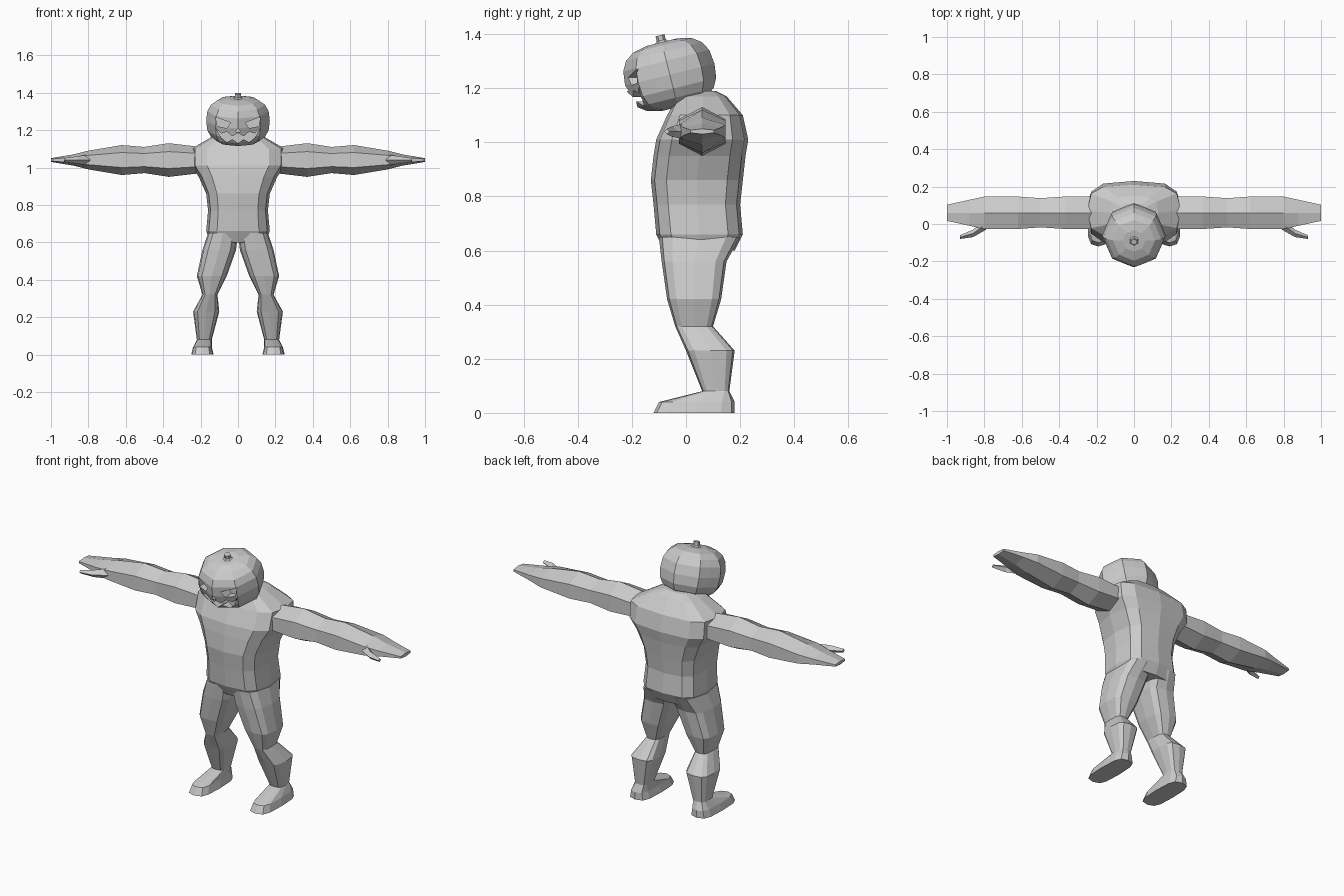
import bpy, bmesh, math
from mathutils import Vector, Matrix

if "Cube" in bpy.data.objects:
    bpy.data.objects.remove(bpy.data.objects["Cube"], do_unlink=True)

grey = bpy.data.materials.new("plain grey")
grey.use_nodes = True
grey.diffuse_color = (0.6, 0.6, 0.6, 1)
grey.node_tree.nodes["Principled BSDF"].inputs["Base Color"].default_value = grey.diffuse_color

X_AXIS, Y_AXIS, Z_AXIS = Vector((1, 0, 0)), Vector((0, 1, 0)), Vector((0, 0, 1))


def soften(value, power):
    """Raise to a power but keep the sign, which squares off a circle."""
    return math.copysign(abs(value) ** power, value)


def ring(centre, across, along, sides, power=1.0, valley=1.0):
    """Closed cross-section; odd points can be pulled in to make ribs."""
    points = []
    for i in range(sides):
        angle = math.tau * i / sides - math.pi / 2
        reach = valley if i % 2 else 1
        points.append(Vector(centre)
                      + across * reach * soften(math.cos(angle), power)
                      + along * reach * soften(math.sin(angle), power))
    return points


def loft(name, loops):
    """Skin equal-length point loops and cap both ends."""
    bm = bmesh.new()
    rows = [[bm.verts.new(point) for point in loop] for loop in loops]
    count = len(rows[0])
    for lower, upper in zip(rows, rows[1:]):
        for i in range(count):
            j = (i + 1) % count
            bm.faces.new((lower[i], lower[j], upper[j], upper[i]))
    bm.faces.new(rows[0])
    bm.faces.new(rows[-1])
    bmesh.ops.recalc_face_normals(bm, faces=bm.faces)
    mesh = bpy.data.meshes.new(name)
    bm.to_mesh(mesh)
    bm.free()
    mesh.materials.append(grey)
    obj = bpy.data.objects.new(name, mesh)
    bpy.context.collection.objects.link(obj)
    return obj


def mirrored(name, loops):
    """Loft the left-hand part and mirror it to the right."""
    modifier = loft(name, loops).modifiers.new("mirror", "MIRROR")
    modifier.use_mirror_merge = False


def body_ring(height, centre_x, half_width, centre_y, half_depth):
    return ring((centre_x, centre_y, height), X_AXIS * half_width,
                Y_AXIS * half_depth, sides=12, power=0.6)


# Torso from hips to neck: height, half width, centre y, half depth
torso_rings = [
    (0.6, 0.15, 0.05, 0.13),
    (0.66, 0.17, 0.05, 0.16),
    (0.77, 0.16, 0.04, 0.16),
    (0.86, 0.17, 0.04, 0.17),
    (0.95, 0.21, 0.05, 0.17),
    (1.01, 0.25, 0.06, 0.17),
    (1.1, 0.25, 0.07, 0.14),
    (1.17, 0.13, 0.06, 0.09),
    (1.19, 0.07, 0.06, 0.05),
]
loft("torso", [body_ring(z, 0, width, y, depth) for z, width, y, depth in torso_rings])

# Legs from hip to sole: height, centre x, half width, centre y, half depth
leg_rings = [
    (0.65, 0.08, 0.08, 0.05, 0.15),
    (0.56, 0.1, 0.09, 0.03, 0.12),
    (0.42, 0.14, 0.08, 0.03, 0.1),
    (0.32, 0.15, 0.04, 0.03, 0.07),
    (0.23, 0.17, 0.07, 0.09, 0.09),
    (0.08, 0.18, 0.04, 0.11, 0.05),
    (0.04, 0.19, 0.05, 0.04, 0.14),
    (0, 0.19, 0.06, 0.03, 0.15),
]
mirrored("legs_and_feet", [body_ring(*values) for values in leg_rings])

# Arms from shoulder to fingertips: x, half depth, half height
arm_rings = [
    (0.2, 0.1, 0.07),
    (0.37, 0.1, 0.09),
    (0.5, 0.09, 0.07),
    (0.62, 0.1, 0.08),
    (0.8, 0.1, 0.05),
    (0.88, 0.08, 0.03),
    (1, 0.05, 0.01),
]
mirrored("arms", [ring((x, 0.06, 1.04), Y_AXIS * depth, Z_AXIS * height, sides=6)
                  for x, depth, height in arm_rings])

# Thumbs, tapering forward of the hands: x, y, radius
thumb_rings = [(0.79, 0, 0.03), (0.86, -0.05, 0.02), (0.93, -0.07, 0.01)]
mirrored("thumbs", [ring((x, y, 1.04), Y_AXIS * radius, Z_AXIS * radius, sides=4)
                    for x, y, radius in thumb_rings])

# Ribbed pumpkin head, tipped forward
tilt = Matrix.Translation((0, -0.06, 1.25)) @ Matrix.Rotation(math.radians(14), 4, "X")


def head_ring(height, radius, sides, valley=1.0):
    flat = ring(Z_AXIS * height, X_AXIS * radius, Y_AXIS * radius, sides, valley=valley)
    return [tilt @ point for point in flat]


head_loops = []
for step in range(-4, 5):
    angle = math.radians(20 * step)
    head_loops.append(head_ring(0.125 * soften(math.sin(angle), 0.8),
                                0.17 * math.cos(angle) ** 0.6, 16, valley=0.93))
head = loft("pumpkin_head", head_loops)
loft("stem", [head_ring(height, radius, 6)
              for height, radius in ((0.12, 0.03), (0.13, 0.017), (0.15, 0.017))])

# Carved face outlines, as x and z
eye = [(0.12, 1.27), (0.04, 1.24), (0.06, 1.21), (0.11, 1.22)]
nose = [(0, 1.21), (0.015, 1.19), (-0.015, 1.19)]


def grin_edge(middle, curve, tooth, steps):
    """Zigzag row of teeth that curls up towards the cheeks."""
    return [(0.03 * i, middle + curve * (0.03 * i) ** 2 + tooth * (-1) ** i) for i in steps]


mouth = (grin_edge(1.175, 2, 0.01, range(-4, 5))
         + grin_edge(1.14, 1, -0.01, range(3, -4, -1)))
cuts = {
    "left_eye": (eye, -0.145),
    "right_eye": ([(-x, z) for x, z in eye], -0.145),
    "nose": (nose, -0.19),
    "mouth": (mouth, -0.13),
}

# Push each outline into the front of the head
for name, (outline, floor) in cuts.items():
    cutter = loft(name + "_cutter", [[(x, y, z) for x, z in outline] for y in (-0.4, floor)])
    cut = head.modifiers.new(name, "BOOLEAN")
    cut.operation = "DIFFERENCE"
    cut.solver = "EXACT"
    cut.object = cutter
    bpy.context.view_layer.objects.active = head
    bpy.ops.object.modifier_apply(modifier=cut.name)
    bpy.data.objects.remove(cutter, do_unlink=True)
